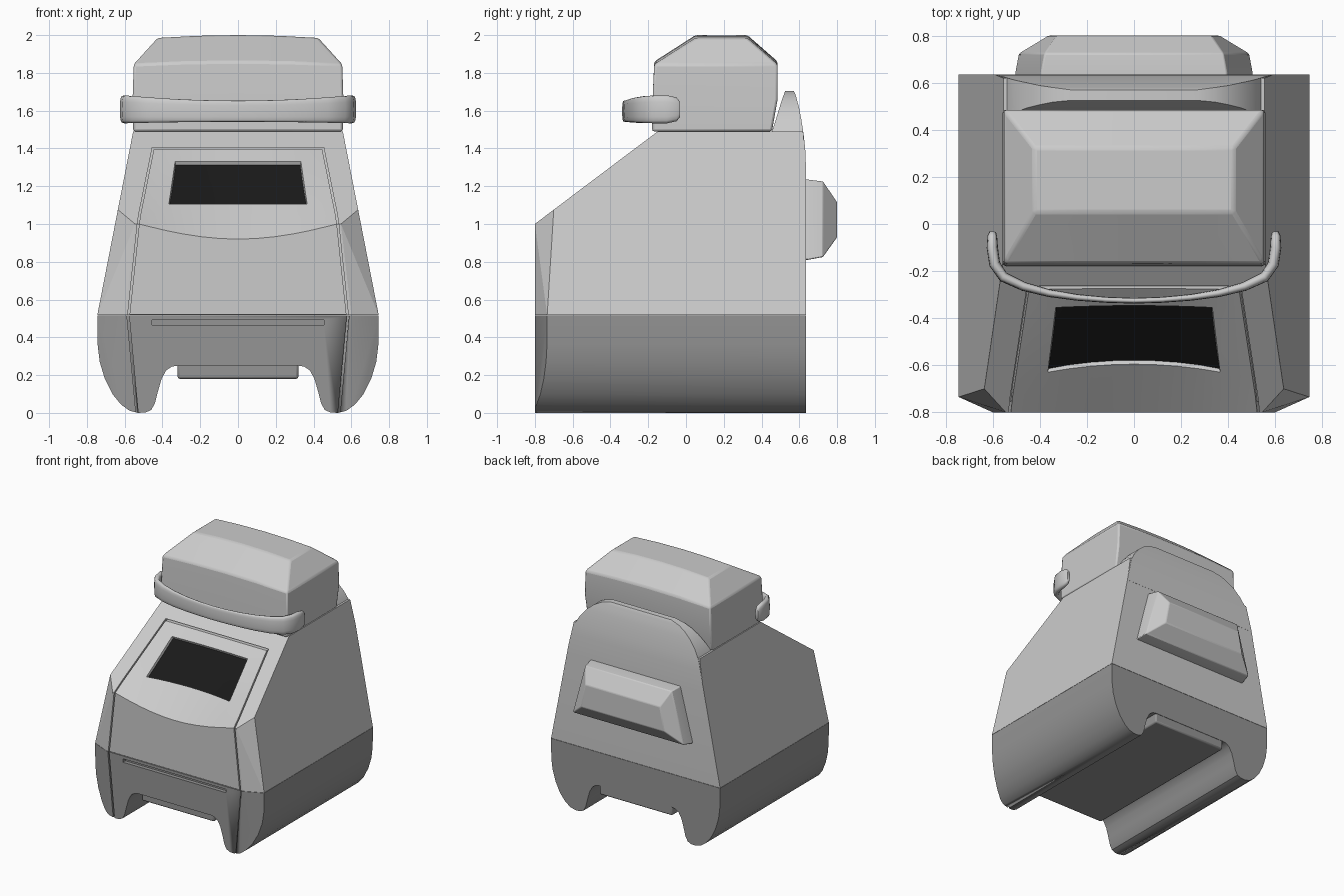
import bpy, bmesh, math
from mathutils import Vector

if "Cube" in bpy.data.objects:
    bpy.data.objects.remove(bpy.data.objects["Cube"])


def material(name, v):
    m = bpy.data.materials.new(name)
    m.diffuse_color = (v, v, v, 1)
    m.use_nodes = True
    m.node_tree.nodes["Principled BSDF"].inputs["Base Color"].default_value = m.diffuse_color
    return m


DARK, BLACK = material("dark_grey", 0.3), material("black", 0.01)


def finish(name, bm, mats=(), angle=30):
    bmesh.ops.recalc_face_normals(bm, faces=bm.faces)
    me = bpy.data.meshes.new(name)
    bm.to_mesh(me)
    bm.free()
    ob = bpy.data.objects.new(name, me)
    bpy.context.collection.objects.link(ob)
    for m in mats:
        me.materials.append(m)
    activate(ob)
    bpy.ops.object.shade_smooth_by_angle(angle=math.radians(angle))
    return ob


def activate(ob):
    bpy.ops.object.select_all(action='DESELECT')
    ob.select_set(True)
    bpy.context.view_layer.objects.active = ob


def cut(ob, cutter):
    cutter.hide_render = True
    mod = ob.modifiers.new("cut", 'BOOLEAN')
    mod.operation, mod.solver, mod.object = 'DIFFERENCE', 'EXACT', cutter
    activate(ob)
    bpy.ops.object.modifier_apply(modifier=mod.name)
    bpy.data.objects.remove(cutter)


def loft(rings, closed_ends=True):
    bm = bmesh.new()
    vs = [[bm.verts.new(p) for p in r] for r in rings]
    n = len(vs[0])
    for a, b in zip(vs, vs[1:]):
        for i in range(n):
            bm.faces.new((a[i], a[(i + 1) % n], b[(i + 1) % n], b[i]))
    if closed_ends:
        bm.faces.new(vs[0])
        bm.faces.new(vs[-1])
    bmesh.ops.recalc_face_normals(bm, faces=bm.faces)
    return bm


def box(name, lo, hi, mats=(), tilt=0.0):
    # tilt shifts the top sideways in x
    return finish(name, loft([[(x + t, y, z) for x, y in
                  ((lo[0], lo[1]), (hi[0], lo[1]), (hi[0], hi[1]), (lo[0], hi[1]))]
                  for z, t in ((lo[2], 0), (hi[2], tilt))]), mats)


def soften(ob, width, segments=2):
    mod = ob.modifiers.new("bevel", 'BEVEL')
    mod.width, mod.segments, mod.limit_method = width, segments, 'ANGLE'
    mod.angle_limit = math.radians(25)


# Base with two rounded runners
half = [(.32, .25), (.35, .245), (.38, .225), (.405, .18), (.425, .11), (.44, .05),
        (.46, .015), (.49, .002), (.53, 0), (.575, .012), (.62, .045), (.665, .10),
        (.705, .18), (.732, .27), (.743, .36), (.745, .515)]
outline = half + [(-x, z) for x, z in reversed(half)]
bm = loft([[(x, y, z) for x, z in outline] for y in (-.8, .635)])
for s in (1, -1):
    r = bmesh.ops.bisect_plane(bm, geom=bm.verts[:] + bm.edges[:] + bm.faces[:],
                               plane_co=(s * .745, -.735, 0),
                               plane_no=(s * .065, -.145, 0), clear_outer=True)
    bmesh.ops.holes_fill(bm, edges=[e for e in bm.edges if e.is_boundary])
base = finish("base", bm, [DARK])
cut(base, box("slot_cutter", (-.455, -.9, .465), (.455, -.77, .492)))
for s in (1, -1):
    cut(base, box("seam_cutter", (s * .53 - .006, -.9, -.05),
                  (s * .53 + .006, -.785, .6), tilt=s * .06))
soften(box("under_tray", (-.32, -.76, .18), (.32, .632, .3), [DARK]), .012)

# Upper body: tapered hull with chamfered front corners
bm = bmesh.new()
for s in (1, -1):
    for x, y, z in ((.745, -.735, .517), (.6, -.8, .517), (.545, -.8, 1.0),
                    (.636, -.70, 1.076), (.555, -.15, 1.49), (.555, .62, 1.49),
                    (.592, .635, 1.3), (.745, .635, .517)):
        bm.verts.new((s * x, y, z))
bmesh.ops.convex_hull(bm, input=bm.verts)
bmesh.ops.dissolve_limit(bm, angle_limit=.03, verts=bm.verts, edges=bm.edges)
body = finish("upper_body", bm, angle=12)

# Dished front panel with a recessed screen, sitting in a matching pocket
US = [-1, -.9, -.725, -.55, -.36, -.18, 0, .18, .36, .55, .725, .9, 1]


def panel_width(z):
    return .575 - (z - .51) * .106 if z < 1.03 else .52 - (z - 1.03) * .203


def panel(grow, depth, front=None):
    bm = bmesh.new()
    grids = [[], []]
    for u in US:
        a = .106 * (1 - u * u)
        zc = (1.326 - 2.917 * a) / (1.326 - 2.083 * a)
        zs = [.52 - 2 * grow, zc, (zc + 1.105) / 2, 1.105, 1.18, 1.255, 1.33, 1.395 + grow]
        cols = [[], []]
        for i, z in enumerate(zs):
            y = -.8 if i < 2 else -.76 + (z - 1.03) / .754 + a * max(0, 1.4 - z) / .48
            x = u * (panel_width(z) + grow)
            cols[0].append(bm.verts.new((x, y if front is None else front, z)))
            cols[1].append(bm.verts.new((x, y + depth, z)))
        grids[0].append(cols[0])
        grids[1].append(cols[1])
    nu, nz = len(US), 8
    screen = []
    for k, g in enumerate(grids):
        for i in range(nu - 1):
            for j in range(nz - 1):
                f = bm.faces.new((g[i][j], g[i + 1][j], g[i + 1][j + 1], g[i][j + 1]))
                if k == 0 and 2 <= i < nu - 3 and 3 <= j < 6:
                    screen.append(f)
    rim = [(i, 0) for i in range(nu)] + [(nu - 1, j) for j in range(1, nz)]
    rim += [(i, nz - 1) for i in range(nu - 2, -1, -1)] + [(0, j) for j in range(nz - 2, 0, -1)]
    for (a, b), (c, d) in zip(rim, rim[1:] + rim[:1]):
        bm.faces.new((grids[0][a][b], grids[0][c][d], grids[1][c][d], grids[1][a][b]))
    bmesh.ops.recalc_face_normals(bm, faces=bm.faces)
    return bm, screen


cut(body, finish("pocket_cutter", panel(.01, .045, -1.1)[0]))
activate(body)
bpy.ops.object.shade_smooth_by_angle(angle=math.radians(12))
bm, screen = panel(0, .07)
bmesh.ops.inset_region(bm, faces=screen, thickness=.006, depth=-.018)
for f in screen:
    f.material_index = 1
finish("front_panel", bm, [material("grey", .8), BLACK], angle=25)

# Rounded back shield rising behind the head
rings = []
for z, w, yf, yb in ((1.28, .596, .50, .636), (1.40, .569, .47, .631), (1.48, .545, .452, .622),
                     (1.55, .505, .475, .611), (1.61, .455, .493, .60), (1.655, .40, .507, .588),
                     (1.685, .345, .518, .58), (1.705, .27, .525, .57)):
    rings.append([(-w, yf, z), (w, yf, z), (w, yb, z), (-w, yb, z)])
finish("back_shield", loft(rings))

# Head: block with a hipped top
rings = []
for z, w, y0, y1 in ((1.49, .555, -.18, .455), (1.66, .558, -.177, .485),
                     (1.845, .552, -.168, .485), (1.985, .425, .05, .325)):
    ring = []
    for y, xs in ((y0, (-1, -.5, 0, .5, 1)), (y1, (1, .5, 0, -.5, -1))):
        ring += [(x * w, y, z + (.015 * (1 - x * x) if z > 1.7 else 0)) for x in xs]
    rings.append(ring)
soften(finish("head", loft(rings)), .012)

# Visor bar: rounded section swept round the head
half = [(.60, -.032), (.602, -.05), (.602, -.10), (.592, -.17), (.555, -.225), (.47, -.265),
        (.36, -.294), (.24, -.312), (.12, -.322)]
path = half + [(0, -.326)] + [(-x, y) for x, y in reversed(half)]
rings = []
for i, (x, y) in enumerate(path):
    a, b = path[max(i - 1, 0)], path[min(i + 1, len(path) - 1)]
    n = Vector((a[1] - b[1], b[0] - a[0])).normalized()
    end = min(i, len(path) - 1 - i)
    k = (.55, .85, 1)[min(end, 2)]
    t = (.012 + .012 * min(1, abs(x) / .6) ** 2) * k
    h = (.056 + .018 * (abs(x) / .6) ** 2) * k
    zc = 1.597 + .01 * (x / .6) ** 2
    ring = []
    for j in range(16):
        c, s = math.cos(j * math.pi / 8), math.sin(j * math.pi / 8)
        c, s = (math.copysign(abs(v) ** .65, v) for v in (c, s))
        ring.append((x + n.x * c * t, y + n.y * c * t, zc + s * h))
    rings.append(ring)
finish("visor_bar", loft(rings), angle=50)

# Backpack: faceted trapezoid on the back
rings = [[(-b, y, z0), (b, y, z0), (t, y, z1), (-t, y, z1)] for y, b, t, z0, z1 in
         ((.60, .505, .395, .81, 1.235), (.645, .505, .395, .81, 1.235),
          (.725, .49, .38, .825, 1.225), (.80, .365, .33, .93, 1.115))]
soften(finish("backpack", loft(rings)), .006)
